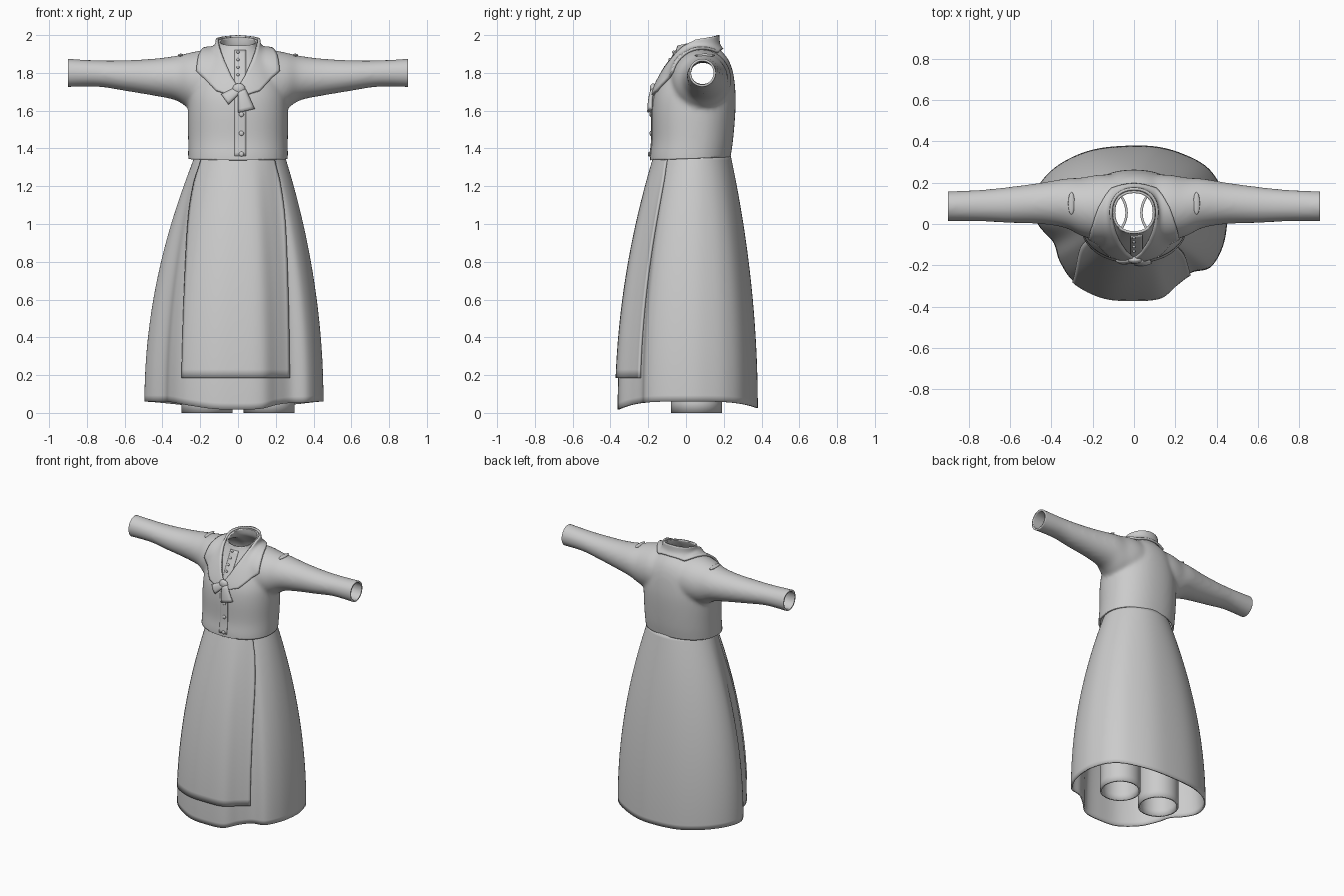
import bpy, bmesh, math
from mathutils import Vector
from mathutils.bvhtree import BVHTree

if "Cube" in bpy.data.objects:
    bpy.data.objects.remove(bpy.data.objects["Cube"], do_unlink=True)

cloth = bpy.data.materials.new("grey_cloth")
cloth.use_nodes = True
cloth.diffuse_color = (0.6, 0.6, 0.6, 1)
cloth.node_tree.nodes["Principled BSDF"].inputs["Base Color"].default_value = (0.6, 0.6, 0.6, 1)


def make(name, bm, thick=0):
    bmesh.ops.recalc_face_normals(bm, faces=bm.faces)
    mesh = bpy.data.meshes.new(name)
    bm.to_mesh(mesh)
    bm.free()
    ob = bpy.data.objects.new(name, mesh)
    bpy.context.collection.objects.link(ob)
    mesh.materials.append(cloth)
    if thick:
        mod = ob.modifiers.new("thickness", "SOLIDIFY")
        mod.thickness = thick
        mod.offset = -1
    bpy.ops.object.select_all(action="DESELECT")
    bpy.context.view_layer.objects.active = ob
    ob.select_set(True)
    bpy.ops.object.shade_smooth_by_angle(angle=math.radians(40))
    return ob


def grid(bm, rows, closed=False, caps=False):
    """Skin a list of point rows with quads."""
    rings = [[bm.verts.new(p) for p in row] for row in rows]
    n = len(rings[0])
    for a, b in zip(rings, rings[1:]):
        for i in range(n if closed else n - 1):
            j = (i + 1) % n
            bm.faces.new((a[i], a[j], b[j], b[i]))
    if caps:
        bm.faces.new(rings[0])
        bm.faces.new(rings[-1])


def spline(pts, steps, closed=False):
    """Catmull-Rom samples through tuples of any length."""
    n, out = len(pts), []
    pick = (lambda i: pts[i % n]) if closed else (lambda i: pts[max(0, min(n - 1, i))])
    for i in range(n if closed else n - 1):
        quad = [pick(i + k) for k in (-1, 0, 1, 2)]
        for s in range(steps):
            t = s / steps
            out.append(tuple(b + t / 2 * (c - a + t * (2*a - 5*b + 4*c - d + t * (3*(b - c) + d - a)))
                             for a, b, c, d in zip(*quad)))
    if not closed:
        out.append(pts[-1])
    return out


def oval(a0, a1, b0, b1, n=48, power=0.9):
    """Rounded outline between two extents on each axis."""
    out = []
    for i in range(n):
        t = math.tau * i / n
        c, s = math.cos(t), math.sin(t)
        c, s = (math.copysign(abs(v) ** power, v) for v in (c, s))
        out.append(((a0 + a1) / 2 + c * (a1 - a0) / 2, (b0 + b1) / 2 + s * (b1 - b0) / 2))
    return out


# Bodice: torso and sleeves fused into one skin, then opened and given thickness
torso = [(1.30, .262, -.19, .225), (1.36, .264, -.19, .237), (1.45, .264, -.18, .25),
         (1.6, .265, -.18, .262), (1.7, .255, -.165, .262), (1.8, .22, -.12, .25),
         (1.87, .17, -.08, .225), (1.92, .125, -.055, .185), (1.95, .105, -.045, .165), (2.05, .1, -.04, .16)]
sleeve = [(0, -.06, .23, 1.6, 1.92), (.15, -.08, .24, 1.6, 1.925), (.25, -.06, .225, 1.61, 1.908),
          (.33, -.02, .22, 1.655, 1.89), (.45, 0, .2, 1.68, 1.875), (.6, .005, .18, 1.705, 1.867),
          (.75, .013, .165, 1.727, 1.867), (.95, .013, .157, 1.723, 1.878)]
bm = bmesh.new()
grid(bm, [[(x, y, z) for x, y in oval(-w, w, f, b)] for z, w, f, b in spline(torso, 4)], True, True)
for side in (-1, 1):
    grid(bm, [[(side * x, y, z) for y, z in oval(*e, power=1)] for x, *e in spline(sleeve, 4)], True, True)
body = make("bodice", bm)
mod = body.modifiers.new("fuse", "REMESH")
mod.mode, mod.voxel_size = "VOXEL", 0.012
mod = body.modifiers.new("relax", "SMOOTH")
mod.factor, mod.iterations = 0.5, 10
fused = bpy.data.meshes.new_from_object(body.evaluated_get(bpy.context.evaluated_depsgraph_get()))
bpy.data.objects.remove(body, do_unlink=True)
bm = bmesh.new()
bm.from_mesh(fused)
body_tree = BVHTree.FromBMesh(bm)
for point, normal in (((.9, 0, 0), (1, 0, 0)), ((-.9, 0, 0), (-1, 0, 0)),
                      ((0, 0, 1.345), (0, .04, -1)), ((0, .06, 1.968), (0, -.22, 1))):
    bmesh.ops.bisect_plane(bm, geom=bm.verts[:] + bm.edges[:] + bm.faces[:],
                           plane_co=point, plane_no=normal, clear_outer=True)
make("bodice", bm, .012)


def snap(p, lift):
    """Lay a point on the bodice."""
    co, no, _, _ = body_tree.find_nearest(Vector(p))
    q = co + no * lift
    q.z = min(q.z, 2)
    return q


def on_front(tree, x, z, lift):
    hit = tree.ray_cast(Vector((x, -2, z)), Vector((0, 1, 0)))[0]
    return Vector((x, hit.y - lift, z))


# Shawl collar
inner = [(0, .16, 2), (.08, .13, 1.99), (.105, .05, 1.975), (.095, -.02, 1.93),
         (.07, -.08, 1.86), (.035, -.14, 1.78), (0, -.18, 1.73)]
outer = [(0, .2, 1.93), (.11, .18, 1.92), (.17, .08, 1.91), (.2, 0, 1.87),
         (.225, -.09, 1.815), (.12, -.17, 1.71), (.03, -.19, 1.68)]
bm = bmesh.new()
for side in (-1, 1):
    rows = []
    for k in range(len(inner) - 1):
        for s in range(7 if k == len(inner) - 2 else 6):
            a = Vector(inner[k]).lerp(Vector(inner[k + 1]), s / 6)
            b = Vector(outer[k]).lerp(Vector(outer[k + 1]), s / 6)
            row = [a.lerp(b, i / 8) for i in range(9)]
            rows.append([snap((side * p.x, p.y, p.z), .016) for p in row])
    grid(bm, rows)
bmesh.ops.remove_doubles(bm, verts=bm.verts, dist=.0005)
make("collar", bm, .014)


# Neck tie: knot and two flared tails
def tail(name, x0, z0, x1, z1, w0, w1, lift):
    bm = bmesh.new()
    across = Vector((z0 - z1, x1 - x0)).normalized()
    rows = []
    for k in range(7):
        t = k / 6
        w = w0 + (w1 - w0) * t
        rows.append([on_front(body_tree, x0 + (x1 - x0) * t + across.x * w * u,
                              z0 + (z1 - z0) * t + across.y * w * u, lift + .006 * (1 - u * u))
                     for u in (-1, -.5, 0, .5, 1)])
    grid(bm, rows)
    make(name, bm, .016)


tail("tie_long_tail", .02, 1.71, .045, 1.6, .022, .045, .022)
tail("tie_short_tail", 0, 1.71, -.07, 1.66, .02, .034, .02)


def blob(name, centre, size):
    bm = bmesh.new()
    bmesh.ops.create_uvsphere(bm, u_segments=16, v_segments=10, radius=1)
    bmesh.ops.scale(bm, vec=size, verts=bm.verts)
    bmesh.ops.translate(bm, vec=centre, verts=bm.verts)
    make(name, bm)


blob("tie_knot", on_front(body_tree, .005, 1.715, .015), (.034, .018, .03))

# Front closing strip and buttons
bm = bmesh.new()
grid(bm, [[on_front(body_tree, -.018 + .012 * i, 1.36 + .02 * k, .005) for i in range(6)] for k in range(29)])
make("placket", bm, .008)
for i, z in enumerate((1.37, 1.48, 1.58, 1.79, 1.83, 1.87, 1.91)):
    r = .013 if z < 1.7 else .008
    blob(f"button_{i + 1}", on_front(body_tree, .018 if z < 1.7 else 0, z, .007), (r, .007, r))

# Shoulder tucks
for side, name in ((1, "left"), (-1, "right")):
    blob(name + "_shoulder_tuck", snap((side * .305, .1, 1.9), -.002), (.016, .055, .009))

# Skirt: uneven folded hem easing up to an oval waist
hem = [(.452, .02), (.44, .12), (.4, .22), (.32, .3), (.16, .365), (0, .38), (-.2, .36), (-.36, .29),
       (-.46, .19), (-.495, .08), (-.46, -.01), (-.39, -.09), (-.36, -.18), (-.29, -.28), (-.15, -.35),
       (0, -.362), (.13, -.35), (.21, -.285), (.28, -.235), (.37, -.21), (.43, -.11)]
edge = spline(hem, 6, True)
rows = []
for k in range(41):
    u = k / 40
    f = 1 - (1 - u) ** 2
    row = []
    for x, y in edge:
        a = math.atan2(y / .37, (x + .02) / .47)
        waist = Vector((.01 + .235 * math.cos(a), .04 + .195 * math.sin(a)))
        p = waist.lerp(Vector((x, y)), f)
        low = .06 - (.046 if y < 0 else .03) * (y / .37) ** 4
        row.append((p.x, p.y, 1.37 + (low - 1.37) * u))
    rows.append(row)
bm = bmesh.new()
grid(bm, rows, True)
bmesh.ops.recalc_face_normals(bm, faces=bm.faces)
skirt_tree = BVHTree.FromBMesh(bm)
make("skirt", bm, .01)

# Apron draped on the skirt front
sides = [(.185, -.3, .275), (.6, -.288, .268), (1, -.268, .252), (1.2, -.24, .228), (1.3, -.21, .205), (1.365, -.19, .19)]
bm = bmesh.new()
grid(bm, [[on_front(skirt_tree, a + (b - a) * i / 40, z, .014) for i in range(41)]
          for z, a, b in spline(sides, 6)])
make("apron", bm, .013)

# Open leg tubes under the skirt
for side, name in ((1, "left"), (-1, "right")):
    bm = bmesh.new()
    grid(bm, [[(side * .165 + x, .055 + y, z) for x, y in oval(-.135, .135, -.135, .135, power=1)]
              for z in (0, .05, .4, 1)], True)
    make(name + "_leg_tube", bm, .012)
